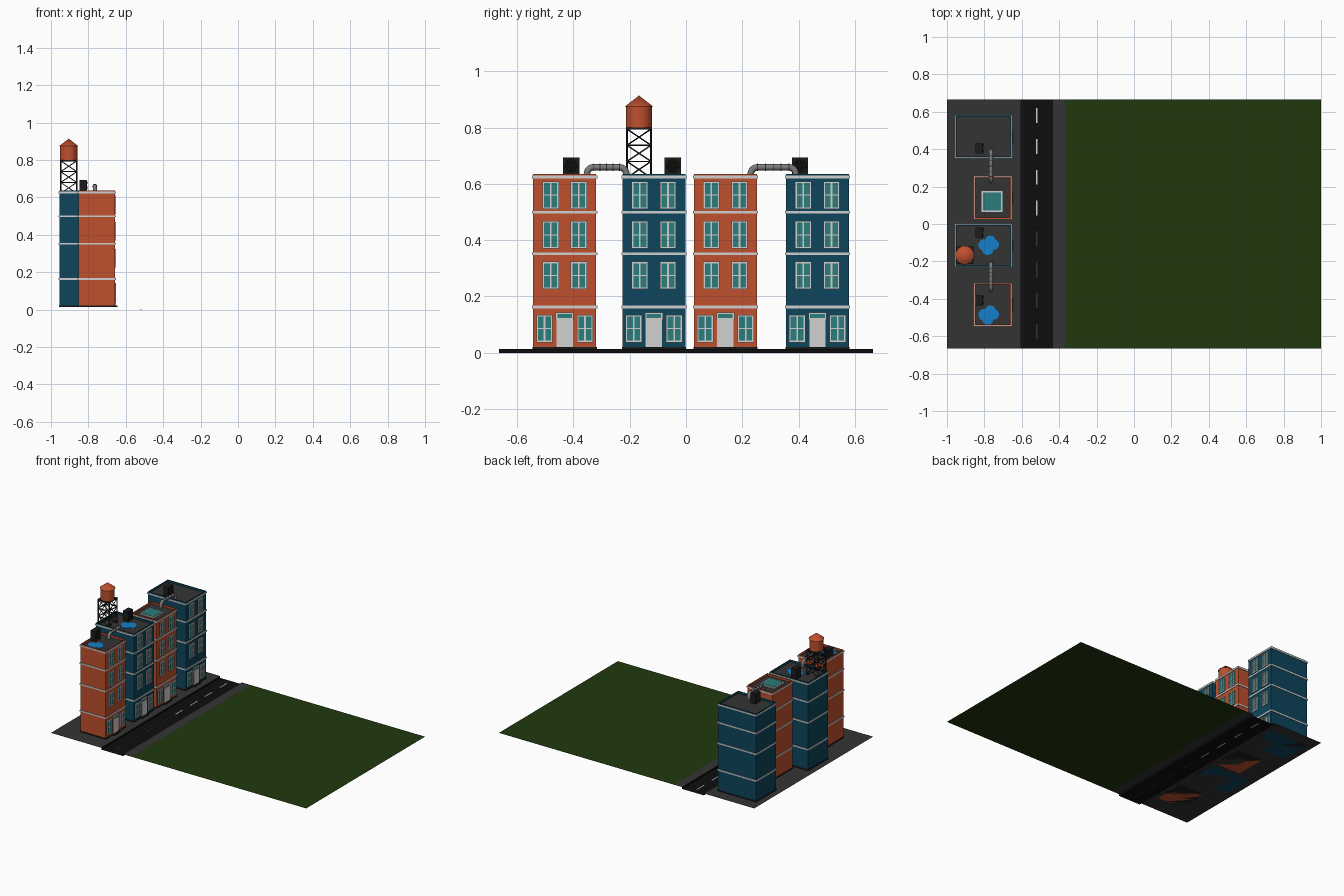
import bpy, bmesh
from math import pi, sin, cos, radians
from mathutils import Matrix, Vector

if "Cube" in bpy.data.objects:
    bpy.data.objects.remove(bpy.data.objects["Cube"])


def material(name, *rgb):
    m = bpy.data.materials.new(name)
    m.use_nodes = True
    m.diffuse_color = (*rgb, 1)
    bsdf = next(n for n in m.node_tree.nodes if n.type == "BSDF_PRINCIPLED")
    bsdf.inputs["Base Color"].default_value = (*rgb, 1)
    return m


BRICK = material("orange brick", 0.52, 0.08, 0.027)
BLUE = material("dark blue wall", 0.004, 0.06, 0.105)
TRIM = material("pale trim", 0.64, 0.64, 0.64)
GLASS = material("green glass", 0.025, 0.2, 0.2)
PAVING = material("grey paving", 0.034, 0.034, 0.034)
TAR = material("black asphalt", 0.004, 0.004, 0.004)
GRASS = material("grass", 0.014, 0.04, 0.004)
WATER = material("puddle blue", 0.007, 0.22, 0.6)
DUCT = material("duct grey", 0.2, 0.2, 0.2)
METAL = material("dark metal", 0.012, 0.012, 0.012)

KERB, ROOF, TOP = 0.013, 0.622, 0.636
FRONT = -0.657


def finish(bm, name, *mats, smooth=False):
    me = bpy.data.meshes.new(name)
    bm.to_mesh(me)
    bm.free()
    for m in mats:
        me.materials.append(m)
    ob = bpy.data.objects.new(name, me)
    bpy.context.collection.objects.link(ob)
    if smooth:
        bpy.ops.object.select_all(action="DESELECT")
        ob.select_set(True)
        bpy.context.view_layer.objects.active = ob
        bpy.ops.object.shade_smooth_by_angle(angle=radians(40))
    return ob


def paint(verts, mat):
    for f in {f for v in verts for f in v.link_faces}:
        f.material_index = mat


def box(bm, x, y, z, mat=0):
    """Box from (low, high) pairs."""
    mid = Vector([(a + b) / 2 for a, b in (x, y, z)])
    size = [b - a for a, b in (x, y, z)]
    r = bmesh.ops.create_cube(bm, size=1, matrix=Matrix.Translation(mid) @ Matrix.Diagonal((*size, 1)))
    paint(r["verts"], mat)
    return r["verts"]


def rod(bm, a, b, r1, r2=None, sides=6, mat=0):
    """Cylinder or cone between two points."""
    a, b = Vector(a), Vector(b)
    turn = (b - a).to_track_quat("Z", "Y").to_matrix().to_4x4()
    r = bmesh.ops.create_cone(bm, cap_ends=True, segments=sides, radius1=r1,
                              radius2=r1 if r2 is None else r2, depth=(b - a).length,
                              matrix=Matrix.Translation((a + b) / 2) @ turn)
    paint(r["verts"], mat)


# Ground sheet: paving, sunken road, paving, grass
bm = bmesh.new()
profile = [(-1, KERB), (-0.605, KERB), (-0.605, 0), (-0.435, 0), (-0.435, KERB), (-0.37, KERB), (1, KERB)]
rows = [[bm.verts.new((x, y, z)) for x, z in profile] for y in (-0.665, 0.665)]
for i, mat in enumerate([0, 1, 1, 1, 0, 2]):
    f = bm.faces.new((rows[0][i], rows[0][i + 1], rows[1][i + 1], rows[1][i]))
    f.material_index = mat
finish(bm, "ground", PAVING, TAR, GRASS)

# Lane dashes, bright along one half and worn along the other
bm = bmesh.new()
for i in range(8):
    y = 0.58 - i * 0.165
    box(bm, (-0.524, -0.516), (y - 0.04, y + 0.04), (0, 0.002), int(i > 3))
finish(bm, "lane_dashes", TRIM, PAVING)


def window(bm, y, z, w, h):
    """Pale frame with glass behind crossing bars."""
    t = 0.006
    box(bm, (FRONT - 0.002, FRONT + 0.002), (y - w, y + w), (z - h, z + h), 1)
    bar = (FRONT - 0.002, FRONT + 0.006)
    for s in (-1, 1):
        box(bm, bar, sorted((y + s * w, y + s * (w - t))), (z - h, z + h))
        box(bm, bar, (y - w, y + w), sorted((z + s * h, z + s * (h - t))))
    if h > 0.03:
        box(bm, bar, (y - 0.003, y + 0.003), (z - h, z + h))
        box(bm, bar, (y - w, y + w), (z - 0.0015, z + 0.0015))


def building(label, yc, back, wall):
    half = 0.112
    ys = (yc - half, yc + half)
    # Walls with a sunken roof inside a thin parapet
    bm = bmesh.new()
    box(bm, (back, FRONT), ys, (KERB, TOP))
    bm.faces.ensure_lookup_table()
    top = max(bm.faces, key=lambda f: f.calc_center_median().z)
    bmesh.ops.inset_region(bm, faces=[top], thickness=0.008)
    hole = bmesh.ops.extrude_face_region(bm, geom=[top])["geom"]
    bmesh.ops.delete(bm, geom=[top], context="FACES_ONLY")
    for g in hole:
        if isinstance(g, bmesh.types.BMVert):
            g.co.z = ROOF
        elif isinstance(g, bmesh.types.BMFace):
            g.material_index = 1
    bmesh.ops.recalc_face_normals(bm, faces=bm.faces)
    finish(bm, label + "_walls", wall, PAVING)
    # Belt courses as hollow rings
    bm = bmesh.new()
    o = 0.004
    for z in (0.163, 0.352, 0.499, 0.625):
        zs = (z - 0.005, z + 0.005)
        for x in (back, FRONT):
            box(bm, (x - o, x + o), (ys[0] - o, ys[1] + o), zs)
        for y in ys:
            box(bm, (back, FRONT), (y - o, y + o), zs)
    finish(bm, label + "_belt_courses", TRIM)
    # Windows and the small light over the door
    bm = bmesh.new()
    for s in (-1, 1):
        window(bm, yc + s * 0.072, 0.086, 0.029, 0.049)
        for z in (0.275, 0.419, 0.56):
            window(bm, yc + s * 0.05, z, 0.029, 0.049)
    window(bm, yc, 0.13, 0.032, 0.013)
    finish(bm, label + "_windows", TRIM, GLASS)
    # Door, plinth and step
    bm = bmesh.new()
    box(bm, (FRONT - 0.002, FRONT + 0.004), (yc - 0.029, yc + 0.029), (0.02, 0.116))
    finish(bm, label + "_door", TRIM)
    bm = bmesh.new()
    box(bm, (back - 0.002, FRONT + 0.002), (ys[0] - 0.002, ys[1] + 0.002), (KERB, 0.021))
    box(bm, (FRONT, FRONT + 0.014), (yc - 0.035, yc + 0.035), (KERB, 0.021))
    finish(bm, label + "_plinth", METAL)


building("first_house", -0.431, -0.853, BRICK)
building("second_house", -0.114, -0.955, BLUE)
building("third_house", 0.14, -0.853, BRICK)
building("fourth_house", 0.467, -0.955, BLUE)

# Roof fan units
for i, y in enumerate((-0.408, -0.047, 0.405)):
    bm = bmesh.new()
    box(bm, (-0.848, -0.81), (y - 0.029, y + 0.029), (ROOF, 0.694))
    c = Vector((-0.81, y, 0.664))
    rod(bm, c, c + Vector((0.002, 0, 0)), 0.025, sides=20, mat=1)
    for k in range(6):
        a = k * pi / 3
        tip = Vector((0, cos(a), sin(a))) * 0.022
        rod(bm, c + Vector((0.002, 0, 0)), c + Vector((0.002, 0, 0)) + tip, 0.001, 0.004, 4, 2)
    finish(bm, f"fan_unit_{i + 1}", METAL, TAR, PAVING)

# Ducts bridging the gaps between neighbouring roofs
for n, (ya, yb) in enumerate(((-0.352, -0.212), (0.23, 0.39))):
    r, zc, x = 0.024, 0.659, -0.765
    arc = [k * pi / 12 for k in range(7)]
    path = [(ya, ROOF)] + [(ya + r - r * cos(a), zc - r + r * sin(a)) for a in arc]
    path += [(yb - r + r * sin(a), zc - r + r * cos(a)) for a in arc] + [(yb, ROOF)]
    cu = bpy.data.curves.new("duct", "CURVE")
    cu.dimensions, cu.bevel_depth, cu.bevel_resolution = "3D", 0.0115, 2
    sp = cu.splines.new("POLY")
    sp.points.add(len(path) - 1)
    for p, (y, z) in zip(sp.points, path):
        p.co = (x, y, z, 1)
    ob = bpy.data.objects.new(f"duct_{n + 1}", cu)
    bpy.context.collection.objects.link(ob)
    cu.materials.append(DUCT)
    bpy.ops.object.select_all(action="DESELECT")
    ob.select_set(True)
    bpy.context.view_layer.objects.active = ob
    bpy.ops.object.convert(target="MESH")
    bpy.ops.object.shade_smooth_by_angle(angle=radians(50))
    bm = bmesh.new()
    for k in range(5):
        y = ya + r + (yb - ya - 2 * r) * k / 4
        rod(bm, (x, y - 0.0015, zc), (x, y + 0.0015, zc), 0.013, sides=12)
    finish(bm, f"duct_rings_{n + 1}", PAVING)

# Skylight
bm = bmesh.new()
box(bm, (-0.815, -0.702), (0.064, 0.177), (ROOF, 0.629))
box(bm, (-0.806, -0.711), (0.073, 0.168), (ROOF, 0.631), 1)
finish(bm, "skylight", TRIM, GLASS)

# Puddles made of overlapping flat discs
for n, (x, y) in enumerate(((-0.776, -0.487), (-0.776, -0.114))):
    bm = bmesh.new()
    for k, (dx, dy, rad) in enumerate(((0.008, 0.024, 0.028), (-0.026, 0.002, 0.03), (0.026, 0.004, 0.028), (-0.006, -0.022, 0.03))):
        p = Vector((x + dx, y + dy, ROOF))
        rod(bm, p, p + Vector((0, 0, 0.002 + k * 0.0003)), rad, sides=20)
    finish(bm, f"puddle_{n + 1}", WATER)

# Water tower: braced legs, platform, tank and conical lid
tx, ty, w, base = -0.905, -0.167, 0.043, 0.795
bm = bmesh.new()
corners = [(tx + a * w, ty + b * w) for a, b in ((-1, -1), (1, -1), (1, 1), (-1, 1))]
levels = [ROOF + (base - ROOF) * k / 3 for k in range(4)]
for i, p in enumerate(corners):
    q = corners[(i + 1) % 4]
    rod(bm, (*p, ROOF), (*p, base), 0.004)
    for lo, hi in zip(levels, levels[1:]):
        rod(bm, (*p, lo), (*q, hi), 0.0025)
        rod(bm, (*q, lo), (*p, hi), 0.0025)
        rod(bm, (*p, hi), (*q, hi), 0.0025)
box(bm, (tx - w - 0.004, tx + w + 0.004), (ty - w - 0.004, ty + w + 0.004), (base, base + 0.005))
finish(bm, "tower_frame", METAL)
bm = bmesh.new()
rod(bm, (tx, ty, base + 0.005), (tx, ty, 0.877), 0.046, sides=24)
rod(bm, (tx, ty, 0.875), (tx, ty, 0.914), 0.05, 0, sides=24)
finish(bm, "water_tank", BRICK, smooth=True)
